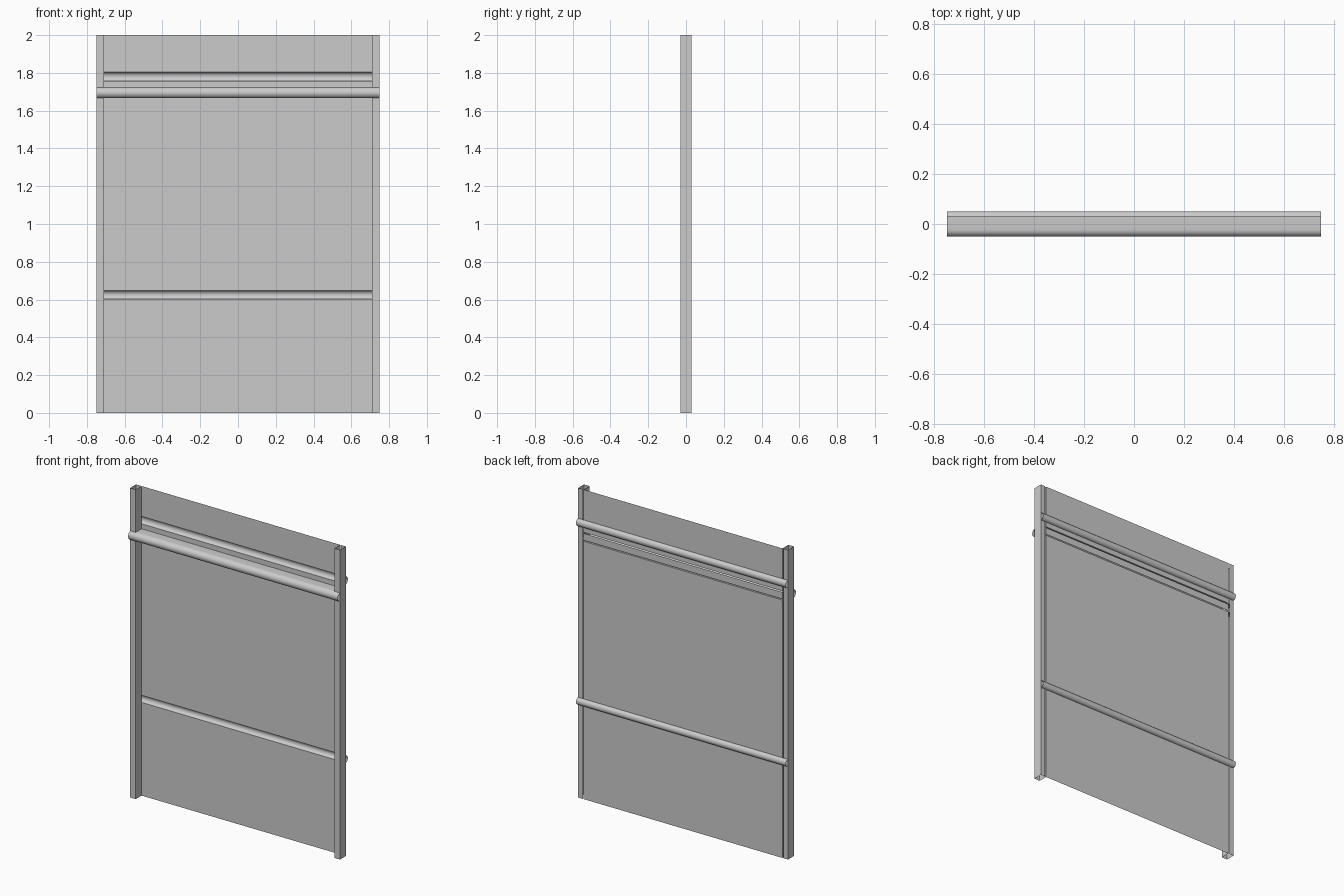
import bpy, math

if "Cube" in bpy.data.objects:
    bpy.data.objects.remove(bpy.data.objects["Cube"])

W, H = 0.75, 2.0          # half width, height
IN = 0.71                 # inner face of the posts
BACK, FRONT = 0.03, -0.03
GAP = 0.007               # narrow seam on the back


def extrude(name, profile, a, b, axis):
    """Sweep an open sheet profile along x (points are y,z) or z (points are x,y)."""
    put = (lambda p, t: (t, p[0], p[1])) if axis == 'x' else (lambda p, t: (p[0], p[1], t))
    n = len(profile)
    verts = [put(p, t) for t in (a, b) for p in profile]
    faces = [(i, i + 1, n + i + 1, n + i) for i in range(n - 1)]
    mesh = bpy.data.meshes.new(name)
    mesh.from_pydata(verts, [], faces)
    obj = bpy.data.objects.new(name, mesh)
    bpy.context.collection.objects.link(obj)
    bpy.ops.object.select_all(action='DESELECT')
    obj.select_set(True)
    bpy.context.view_layer.objects.active = obj
    bpy.ops.object.shade_smooth_by_angle(angle=math.radians(30))
    return obj


def arc(y, z0, z1, depth, steps=16):
    """Half-round bulge from z0 up to z1, rising by depth in y."""
    mid, r = (z0 + z1) / 2, (z1 - z0) / 2
    return [(y + depth * math.sin(math.pi * i / steps),
             mid - r * math.cos(math.pi * i / steps)) for i in range(steps + 1)]


beads = [(0.602, 0.648), (1.756, 1.804)]
rail = (1.666, 1.724)

# Flat panel sheets between the beads and the rail
edges = [0, *beads[0], *rail, *beads[1], H]
for z0, z1 in zip(edges[::2], edges[1::2]):
    extrude("panel_sheet", [(BACK, z0), (BACK, z1)], -IN, IN, 'x')

# Hollow half-round beads bulging to the back
for z0, z1 in beads:
    extrude("back_bead", arc(BACK, z0, z1, 0.021), -W, W, 'x')

# Front rail: deep channel with a rounded nose, and its back strip
nose = arc(-0.022, *rail, -0.029)
extrude("front_rail", [(BACK, rail[0])] + nose + [(BACK, rail[1])], -W, W, 'x')
extrude("rail_back_strip", [(BACK, rail[0] + GAP), (BACK, rail[1] - GAP)], -IN, IN, 'x')

# Side posts: open-ended folded channels
for s in (-1, 1):
    pts = [(IN + GAP, BACK), (W, BACK), (W, FRONT), (IN, FRONT), (IN, BACK)]
    extrude("side_post", [(s * x, y) for x, y in pts], 0, H, 'z')
